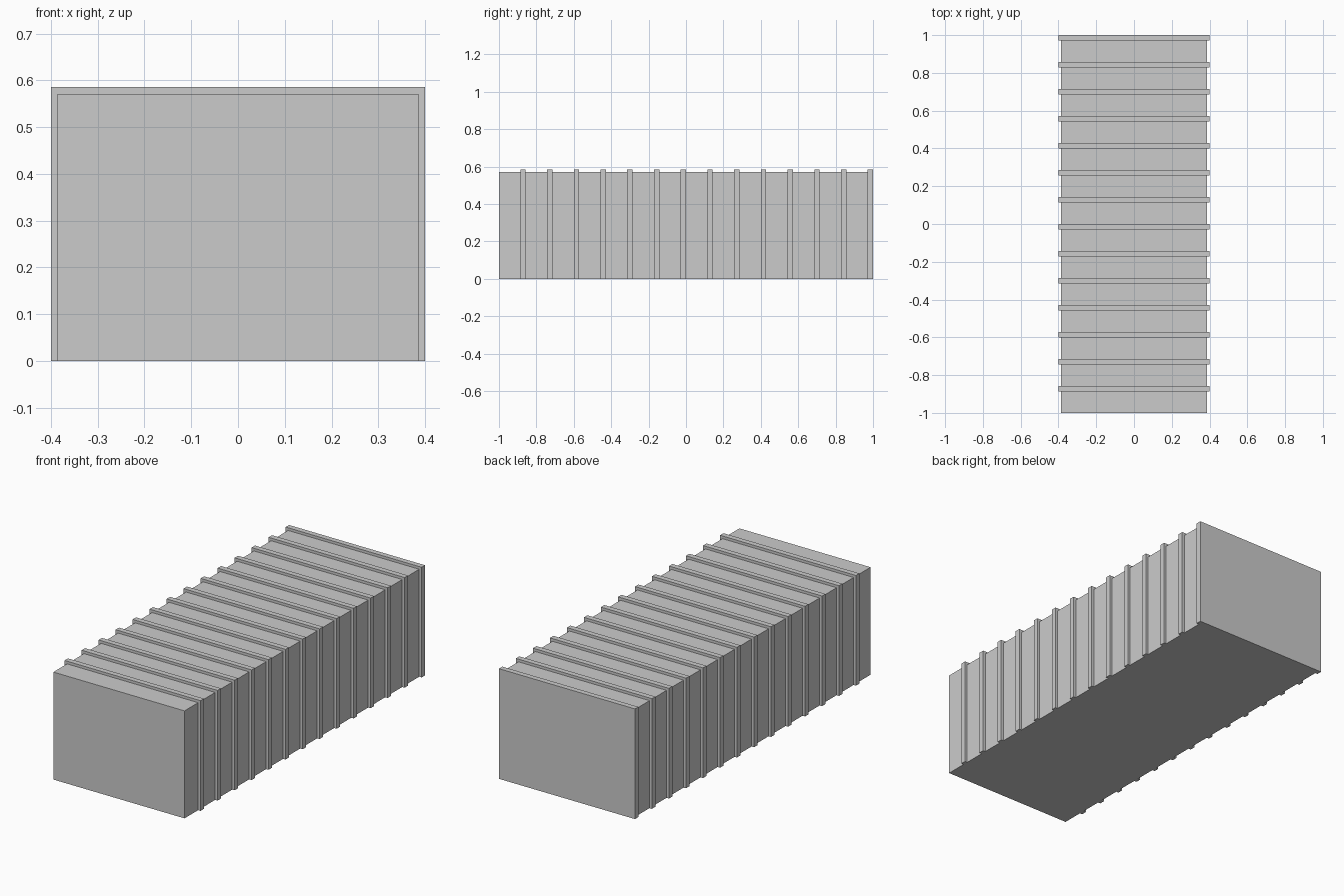
import bpy, bmesh

if "Cube" in bpy.data.objects:
    bpy.data.objects.remove(bpy.data.objects["Cube"])

U = 1 / 70                      # design unit
BODY = (27 * U, 40 * U)         # half width, height of the box walls
RIB = (28 * U, 41 * U)          # half width, height of the raised ribs
RIB_COUNT, PITCH, RIB_W = 14, 10 * U, 2 * U

# Sections along the length: each bay runs flat, then steps out to a rib
sections = []
for i in range(RIB_COUNT):
    y0 = -1 + i * PITCH
    rib_start, rib_end = y0 + PITCH - RIB_W, y0 + PITCH
    sections += [(y0, BODY), (rib_start, BODY), (rib_start, RIB), (rib_end, RIB)]

bm = bmesh.new()
rings = []
for y, (w, h) in sections:
    rings.append([bm.verts.new(p) for p in
                  ((-w, y, 0), (-w, y, h), (w, y, h), (w, y, 0))])

# Left wall, roof and right wall, including the rib steps
for a, b in zip(rings, rings[1:]):
    for k in range(3):
        bm.faces.new((a[k], a[k + 1], b[k + 1], b[k]))

# End walls and the flat floor
bm.faces.new(rings[0])
bm.faces.new(rings[-1])
bm.faces.new([r[0] for r in rings] + [r[3] for r in reversed(rings)])
bmesh.ops.recalc_face_normals(bm, faces=bm.faces)

mesh = bpy.data.meshes.new("ribbed_container")
bm.to_mesh(mesh)
bm.free()
bpy.context.collection.objects.link(bpy.data.objects.new("ribbed_container", mesh))
